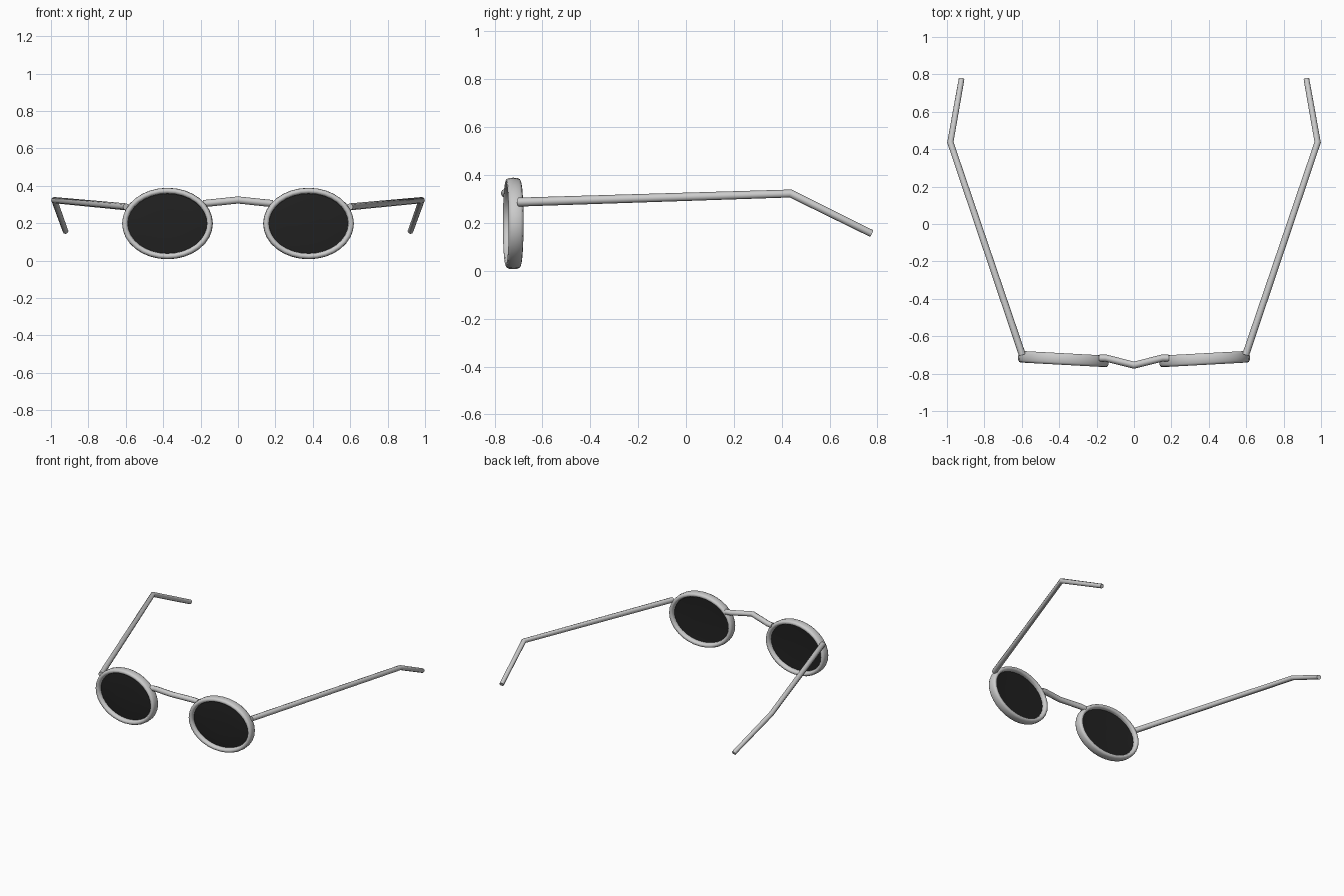
import bpy, bmesh, math
from mathutils import Matrix, Vector

if "Cube" in bpy.data.objects:
    bpy.data.objects.remove(bpy.data.objects["Cube"])


def material(name, value):
    m = bpy.data.materials.new(name)
    m.diffuse_color = (value, value, value, 1)
    m.use_nodes = True
    m.node_tree.nodes["Principled BSDF"].inputs["Base Color"].default_value = m.diffuse_color
    return m


METAL = material("light grey metal", 0.6)
DARK = material("dark lens", 0.015)
N = 32                      # segments round each eye
RX, RZ = 0.227, 0.175       # centre line of the oval rim


def finish(ob, mat):
    ob.data.materials.clear()
    ob.data.materials.append(mat)
    bpy.ops.object.select_all(action='DESELECT')
    ob.select_set(True)
    bpy.context.view_layer.objects.active = ob
    bpy.ops.object.shade_smooth_by_angle(angle=math.radians(50))


def loft(name, profile, mat, place, closed):
    """Sweep a (radial offset or scale, depth) profile round the oval."""
    bm = bmesh.new()
    rings = []
    for r, y in profile:
        ring = []
        for i in range(N):
            a = 2 * math.pi * i / N
            ring.append(bm.verts.new(((RX + r) * math.cos(a), y, (RZ + r) * math.sin(a))))
        rings.append(ring)
    pairs = list(zip(rings, rings[1:]))
    if closed:
        pairs.append((rings[-1], rings[0]))
    else:
        bm.faces.new(rings[0])
        bm.faces.new(rings[-1])
    for p, q in pairs:
        for i in range(N):
            j = (i + 1) % N
            bm.faces.new((p[i], p[j], q[j], q[i]))
    bmesh.ops.recalc_face_normals(bm, faces=bm.faces)
    bm.transform(place)
    me = bpy.data.meshes.new(name)
    bm.to_mesh(me)
    bm.free()
    ob = bpy.data.objects.new(name, me)
    bpy.context.collection.objects.link(ob)
    finish(ob, mat)


def wire(name, points, radius):
    """Round wire through (x, y, z, thickness factor) points."""
    cu = bpy.data.curves.new(name, 'CURVE')
    cu.dimensions = '3D'
    cu.bevel_depth = radius
    cu.bevel_resolution = 2
    cu.use_fill_caps = True
    sp = cu.splines.new('POLY')
    sp.points.add(len(points) - 1)
    for p, (x, y, z, f) in zip(sp.points, points):
        p.co = (x, y, z, 1)
        p.radius = f
    ob = bpy.data.objects.new(name, cu)
    bpy.context.collection.objects.link(ob)
    bpy.ops.object.select_all(action='DESELECT')
    ob.select_set(True)
    bpy.context.view_layer.objects.active = ob
    bpy.ops.object.convert(target='MESH')
    finish(bpy.context.object, METAL)


# rim cross-section: a deep, rounded band
rim_profile = []
for k in range(12):
    a = 2 * math.pi * k / 12
    c, s = math.cos(a), math.sin(a)
    rim_profile.append((math.copysign(abs(c) ** 0.75, c) * 0.016,
                        math.copysign(abs(s) ** 0.75, s) * 0.031))

# thin, faintly domed lens
lens_profile = [(-0.12, -0.011), (-0.06, -0.009), (-0.008, -0.004),
                (-0.008, 0.004), (-0.06, 0.001), (-0.12, -0.001)]

for side, label in ((1, "right"), (-1, "left")):
    place = (Matrix.Translation(Vector((side * 0.377, -0.722, 0.198)))
             @ Matrix.Rotation(side * math.radians(3.1), 4, 'Z'))
    loft(label + "_rim", rim_profile, METAL, place, True)
    loft(label + "_lens", lens_profile, DARK, place, False)
    # temple arm with bent ear tip
    wire(label + "_temple", [(side * 0.597, -0.70, 0.287, 1.1),
                             (side * 0.982, 0.437, 0.323, 1.0),
                             (side * 0.922, 0.775, 0.156, 0.9)], 0.017)

# nose bridge
wire("bridge", [(-0.185, -0.717, 0.305, 1), (-0.15, -0.717, 0.308, 1),
                (0, -0.755, 0.324, 1),
                (0.15, -0.717, 0.308, 1), (0.185, -0.717, 0.305, 1)], 0.019)
